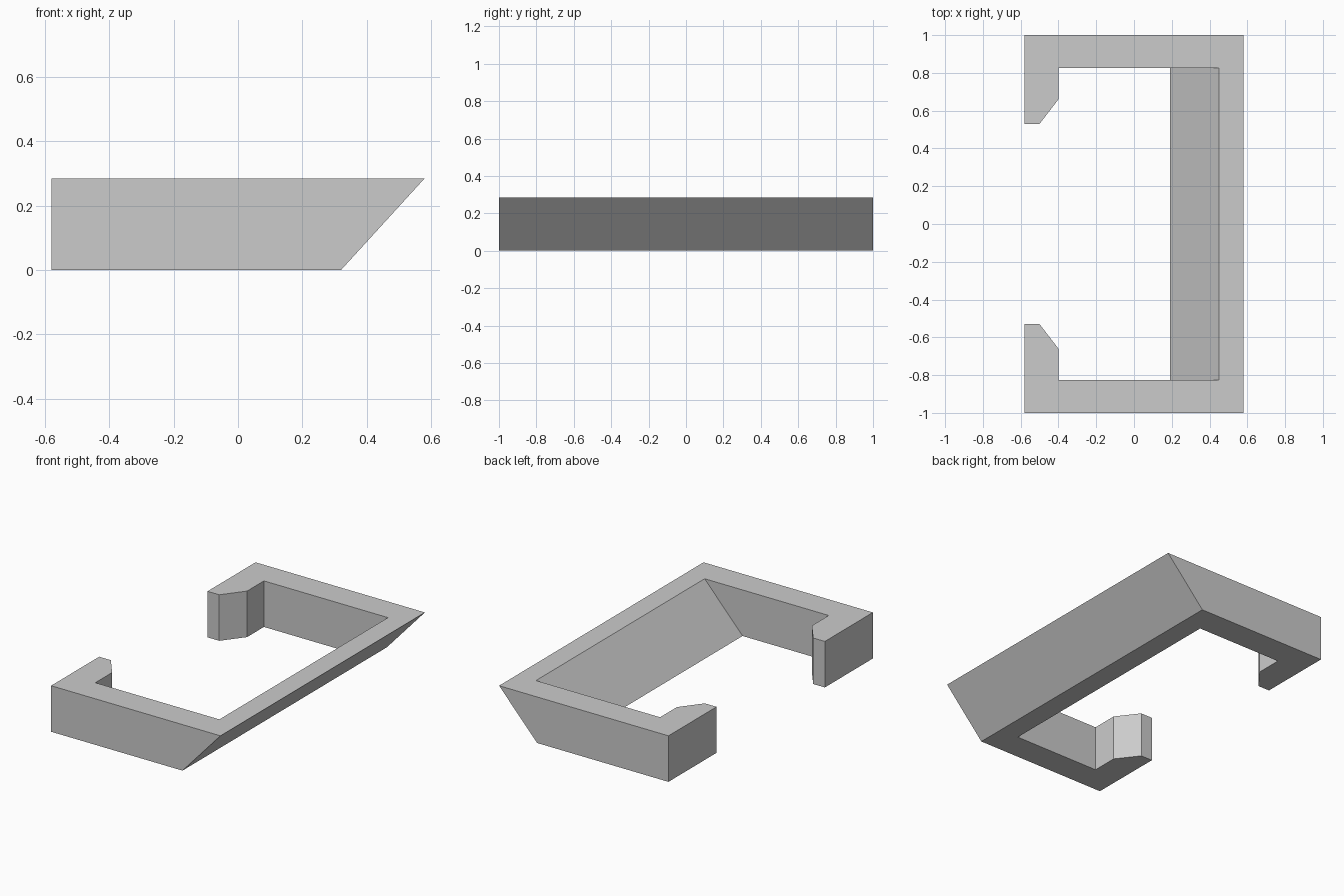
import bpy
import bmesh

HEIGHT = 0.285
SLANT = 0.26  # how far the long bar leans inward at the base

cube = bpy.data.objects.get("Cube")
if cube:
    bpy.data.objects.remove(cube, do_unlink=True)

# Single flat material
grey = bpy.data.materials.new("light grey")
grey.use_nodes = True
colour = (0.6, 0.6, 0.6, 1)
grey.diffuse_color = colour
grey.node_tree.nodes["Principled BSDF"].inputs["Base Color"].default_value = colour

# Half outline: outer bar, arm, hooked tip, inner bar; mirrored across y
half = [(0.58, 1.0), (-0.58, 1.0), (-0.58, 0.53), (-0.5, 0.53),
        (-0.4, 0.66), (-0.4, 0.825), (0.45, 0.825)]
outline = half + [(x, -y) for x, y in reversed(half)]

bm = bmesh.new()
bottom = [bm.verts.new((x - SLANT if x > 0 else x, y, 0)) for x, y in outline]
top = [bm.verts.new((x, y, HEIGHT)) for x, y in outline]
bm.faces.new(bottom)
bm.faces.new(top)
for i in range(len(outline)):
    j = (i + 1) % len(outline)
    bm.faces.new((bottom[i], bottom[j], top[j], top[i]))
bmesh.ops.recalc_face_normals(bm, faces=bm.faces)

# Bracket with slanted bar and two hooked arms
mesh = bpy.data.meshes.new("hooked_bracket")
bm.to_mesh(mesh)
bm.free()
mesh.materials.append(grey)
bracket = bpy.data.objects.new("hooked_bracket", mesh)
bpy.context.collection.objects.link(bracket)
